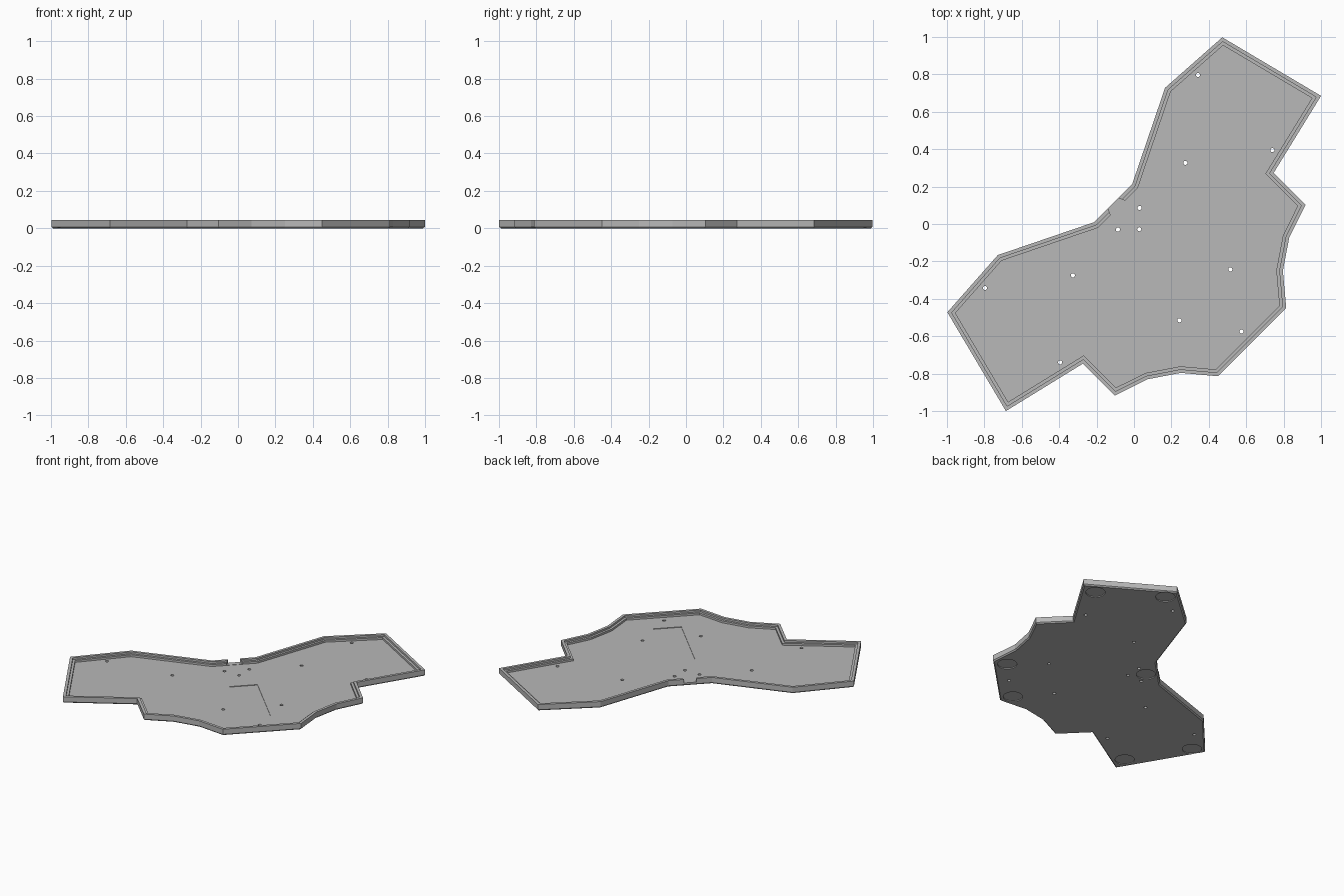
import bpy, bmesh, math
from mathutils import Vector, Matrix

cube = bpy.data.objects.get("Cube")
if cube:
    bpy.data.objects.remove(cube)

grey = bpy.data.materials.new("mid_grey")
grey.use_nodes = True
colour = (0.48, 0.48, 0.48, 1)
grey.diffuse_color = colour
grey.node_tree.nodes["Principled BSDF"].inputs["Base Color"].default_value = colour

HEIGHT, LEDGE, FLOOR = 0.045, 0.032, 0.018


def mirrored(points):
    """Points plus their reflections across the tray's diagonal axis."""
    return points + [(-y, -x) for x, y in reversed(points)]


def offset(points, d):
    """Move each edge of a clockwise outline inward by d, with mitred corners."""
    result = []
    for i, p in enumerate(points):
        a = (p - points[i - 1]).normalized()
        b = (points[(i + 1) % len(points)] - p).normalized()
        na, nb = Vector((a.y, -a.x)), Vector((b.y, -b.x))
        result.append(p + (na + nb) * d / (1 + na.dot(nb)))
    return result


def make_object(name, bm):
    bmesh.ops.recalc_face_normals(bm, faces=bm.faces)
    mesh = bpy.data.meshes.new(name)
    bm.to_mesh(mesh)
    bm.free()
    mesh.materials.append(grey)
    obj = bpy.data.objects.new(name, mesh)
    bpy.context.collection.objects.link(obj)
    return obj


def cylinder(bm, x, y, r, bottom, top, sides):
    bmesh.ops.create_cone(bm, cap_ends=True, segments=sides, radius1=r, radius2=r,
                          depth=top - bottom,
                          matrix=Matrix.Translation((x, y, (bottom + top) / 2)))


def prism(bm, points, bottom, top):
    face = bm.faces.new([bm.verts.new((x, y, bottom)) for x, y in points])
    new = bmesh.ops.extrude_face_region(bm, geom=[face])["geom"]
    bmesh.ops.translate(bm, vec=(0, 0, top - bottom),
                        verts=[v for v in new if isinstance(v, bmesh.types.BMVert)])


# Tray: outline lofted through chamfer, wall, rim, ledge and floor
outline = [Vector(p) for p in mirrored([
    (-0.01, 0.212), (0.166, 0.728), (0.472, 0.998), (1.0, 0.685), (0.747, 0.274),
    (0.917, 0.103), (0.83, -0.073), (0.796, -0.25), (0.814, -0.45)])]
section = [(0.008, 0), (0, 0.008), (0, HEIGHT), (0.019, HEIGHT),
           (0.019, LEDGE), (0.035, LEDGE), (0.035, FLOOR)]
bm = bmesh.new()
rings = [[bm.verts.new((p.x, p.y, z)) for p in offset(outline, d)] for d, z in section]
for low, high in zip(rings, rings[1:]):
    for i in range(len(low)):
        bm.faces.new((low[i - 1], low[i], high[i], high[i - 1]))
bm.faces.new(rings[0])
bm.faces.new(rings[-1])
tray = make_object("tray", bm)

# Screw holes through the floor
bm = bmesh.new()
holes = mirrored([(0.342, 0.797), (0.74, 0.395), (0.275, 0.327), (0.03, 0.086),
                  (0.515, -0.243)]) + [(0.028, -0.028), (0.575, -0.575)]
for x, y in holes:
    cylinder(bm, x, y, 0.011, -0.1, 0.1, 16)

# Round recesses for the feet
feet = mirrored([(0.88, 0.66), (0.494, 0.905), (0.72, -0.42)]) + [(-0.055, 0.055)]
for x, y in feet:
    cylinder(bm, x, y, 0.063, -0.1, 0.006, 40)


def diagonal(along, across):
    """Point measured along and across the diagonal axis."""
    return (along + across) / math.sqrt(2), (across - along) / math.sqrt(2)


# Shallow rectangular recess in the floor
prism(bm, [diagonal(a, c) for a, c in
           [(0.2, -0.093), (0.7, -0.093), (0.7, 0.093), (0.2, 0.093)]], FLOOR - 0.004, 0.1)

# Flared cable notch through the wall at the inner corner
prism(bm, [diagonal(a, c) for a, c in
           [(-0.2, -0.04), (-0.155, -0.04), (-0.1, -0.065),
            (-0.1, 0.065), (-0.155, 0.04), (-0.2, 0.04)]], FLOOR + 0.002, 0.1)

cutter = make_object("recess_cutter", bm)
cutter.hide_render = True
cutter.hide_set(True)
cutter.display_type = 'WIRE'
cut = tray.modifiers.new("recesses", 'BOOLEAN')
cut.operation = 'DIFFERENCE'
cut.solver = 'EXACT'
cut.object = cutter
